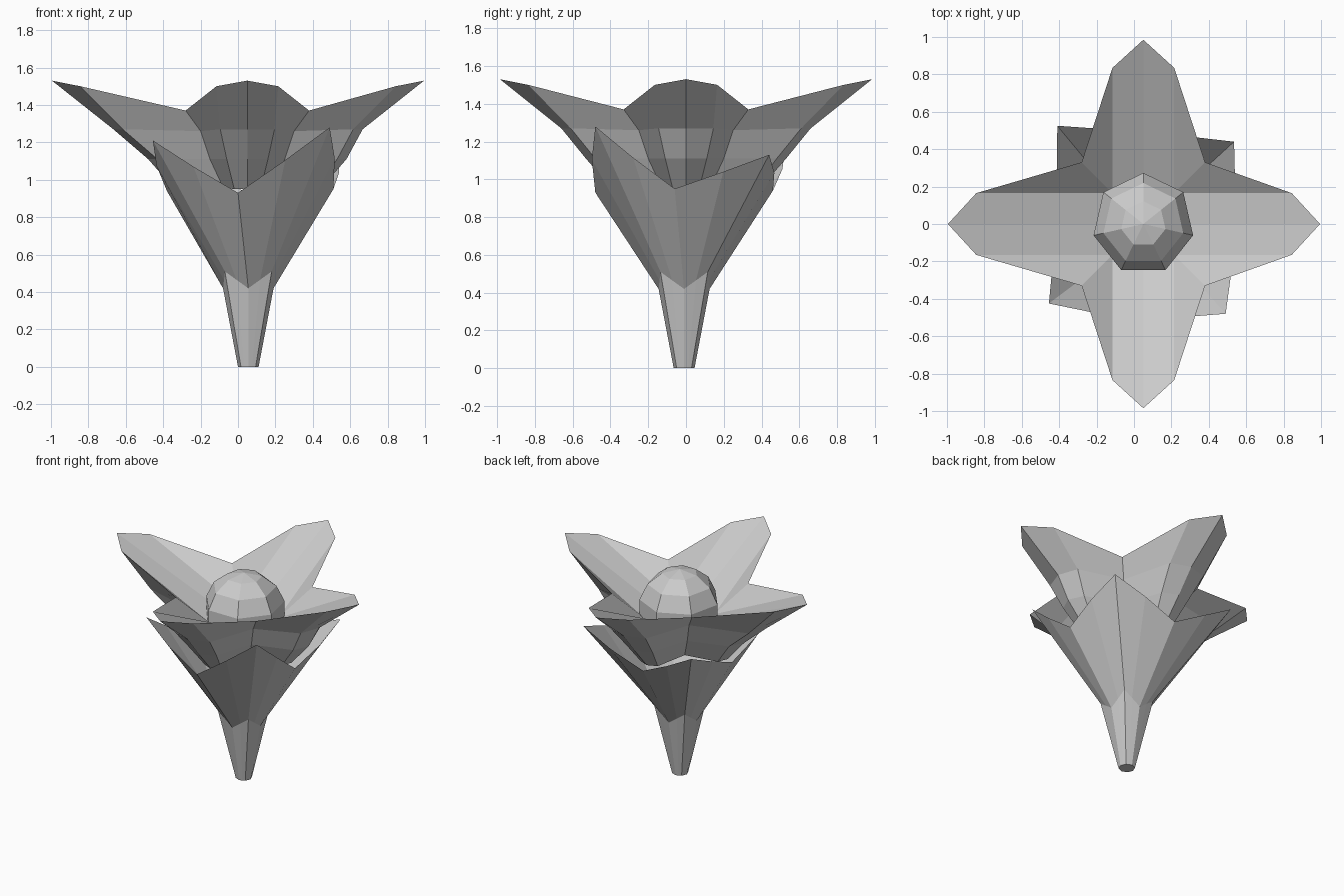
import bpy, bmesh, math
from mathutils import Vector, Matrix

if "Cube" in bpy.data.objects:
    bpy.data.objects.remove(bpy.data.objects["Cube"])


def loft(name, rings, cap_start):
    """Skin a stack of equal-length point rings with flat faces."""
    bm = bmesh.new()
    vs = [[bm.verts.new(p) for p in r] for r in rings]
    n = len(vs[0])
    for a, b in zip(vs, vs[1:]):
        for i in range(n):
            j = (i + 1) % n
            bm.faces.new((a[i], a[j], b[j], b[i]))
    if cap_start:
        bm.faces.new(vs[0][::-1])
    bmesh.ops.remove_doubles(bm, verts=bm.verts, dist=0.0005)
    mesh = bpy.data.meshes.new(name)
    bm.to_mesh(mesh)
    bm.free()
    ob = bpy.data.objects.new(name, mesh)
    bpy.context.collection.objects.link(ob)
    return ob


def turned(points):
    """Repeat one quarter of a ring four times around z."""
    return [Matrix.Rotation(k * math.pi / 2, 3, 'Z') @ Vector(p)
            for k in range(4) for p in points]


# Upper petals: tip, shoulder, notch, shoulder in each quarter
def petal_ring(tip, tip_z, sh, half, sh_z, notch, notch_z):
    ring = turned([(tip, 0, tip_z), (sh, half, sh_z),
                   (notch, notch, notch_z), (half, sh, sh_z)])
    for p in ring:
        if abs(p.x) > 0.6:
            p.x *= 1.01
        else:
            p.x += 0.05
    return ring


petals = [petal_ring(0.39, 0.95, 0.36, 0.07, 0.95, 0.13, 0.96),
          petal_ring(0.53, 1.11, 0.48, 0.11, 1.11, 0.20, 1.11),
          petal_ring(0.66, 1.27, 0.61, 0.145, 1.27, 0.25, 1.26),
          petal_ring(0.985, 1.53, 0.835, 0.165, 1.50, 0.33, 1.37),
          # shallow upper face: inner square, then the middle
          petal_ring(0.165, 1.18, 0.165, 0.165, 1.16, 0.165, 1.16),
          petal_ring(0, 1.12, 0, 0, 1.12, 0, 1.12)]
loft("upper_petals", petals, True)

# Lower petals and stem: 16 columns, side middles and corners alternate
C = Vector((0.055, -0.01, 0))


def sepal_ring(axis, axis_z, mid, mid_z, corner, corner_z):
    pts = turned([(axis, 0, axis_z), (mid[0], mid[1], mid_z),
                  (corner, corner, corner_z), (mid[1], mid[0], mid_z)])
    return [p + C for p in pts]


base = sepal_ring(0.055, 0, (0.047, 0.02), 0, 0.039, 0)
collar = sepal_ring(0.135, 0.42, (0.13, 0.063), 0.465, 0.125, 0.51)

# Uneven rim: four raised corners, dropping to the side middles
rim = [Vector()] * 16
for i, p in {0: (0.51, -0.06, 0.95), 4: (0.03, 0.46, 0.94),
             8: (-0.38, 0, 0.94), 12: (0.0, -0.48, 0.93),
             2: (0.535, 0.44, 1.13), 6: (-0.41, 0.525, 1.17),
             10: (-0.455, -0.425, 1.21), 14: (0.49, -0.48, 1.28)}.items():
    rim[i] = Vector(p)
for i in range(1, 16, 2):
    m = (rim[i - 1] + rim[(i + 1) % 16]) / 2
    out = Vector((m.x - 0.05, m.y, 0)).normalized()
    rim[i] = m + out * 0.02
loft("lower_petals_and_stem", [base, collar, rim], True)

# Seven-sided ball in the middle of the flower
bpy.ops.mesh.primitive_uv_sphere_add(segments=7, ring_count=7, radius=0.28,
                                     location=(0.05, 0, 1.235))
ball = bpy.context.object
ball.name = "flower_centre"
top = max(ball.data.vertices, key=lambda v: math.hypot(v.co.x, v.co.y))
ball.rotation_euler.z = math.pi / 2 - math.atan2(top.co.y, top.co.x)
